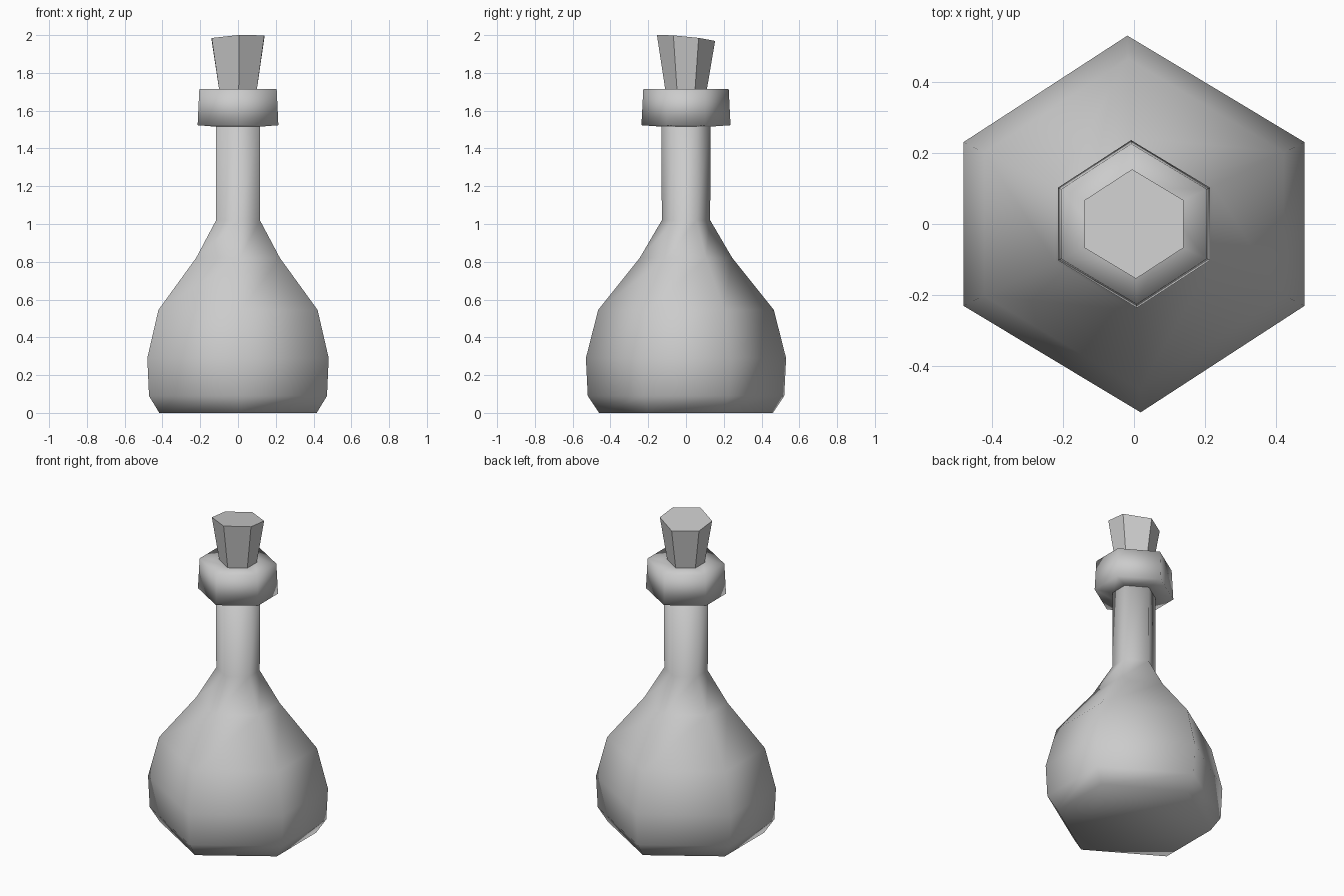
import bpy, bmesh

cube = bpy.data.objects.get("Cube")
if cube:
    bpy.data.objects.remove(cube, do_unlink=True)

grey = bpy.data.materials.new("plain_grey")
grey.use_nodes = True
COLOUR = (0.6, 0.6, 0.6, 1)
grey.diffuse_color = COLOUR
grey.node_tree.nodes["Principled BSDF"].inputs["Base Color"].default_value = COLOUR

# Slightly irregular hexagon shared by every ring, of unit depth
HEXAGON = [(0.906, 0.434), (-0.035, 1), (-0.906, 0.434),
           (-0.906, -0.434), (0.035, -1), (0.906, -0.434)]


def hex_solid(name, profile, smooth, slope=(0, 0)):
    """Stack hexagonal rings (radius, height); slope tilts the top ring."""
    bm = bmesh.new()
    rings = []
    for r, z in profile:
        tilt = slope if z == profile[-1][1] else (0, 0)
        rings.append([bm.verts.new((x * r, y * r, z + tilt[0] * x * r + tilt[1] * y * r))
                      for x, y in HEXAGON])
    for low, high in zip(rings, rings[1:]):
        for i in range(6):
            j = (i + 1) % 6
            bm.faces.new((low[i], low[j], high[j], high[i]))
    bm.faces.new(rings[0][::-1])
    bm.faces.new(rings[-1])
    for face in bm.faces:
        face.smooth = smooth
    mesh = bpy.data.meshes.new(name)
    bm.to_mesh(mesh)
    bm.free()
    mesh.materials.append(grey)
    obj = bpy.data.objects.new(name, mesh)
    bpy.context.collection.objects.link(obj)
    return obj


# Rounded flask with its straight neck
hex_solid("flask_body", [(0.46, 0), (0.52, 0.09), (0.53, 0.29), (0.465, 0.545),
                         (0.245, 0.82), (0.128, 1.02), (0.13, 1.56)], True)

# Thick lip around the mouth
hex_solid("neck_collar", [(0.125, 1.515), (0.236, 1.523), (0.226, 1.715),
                          (0.1, 1.715)], True)

# Flared stopper with a tilted top
hex_solid("stopper", [(0.105, 1.68), (0.154, 1.985)], False, (0.05, -0.1))
